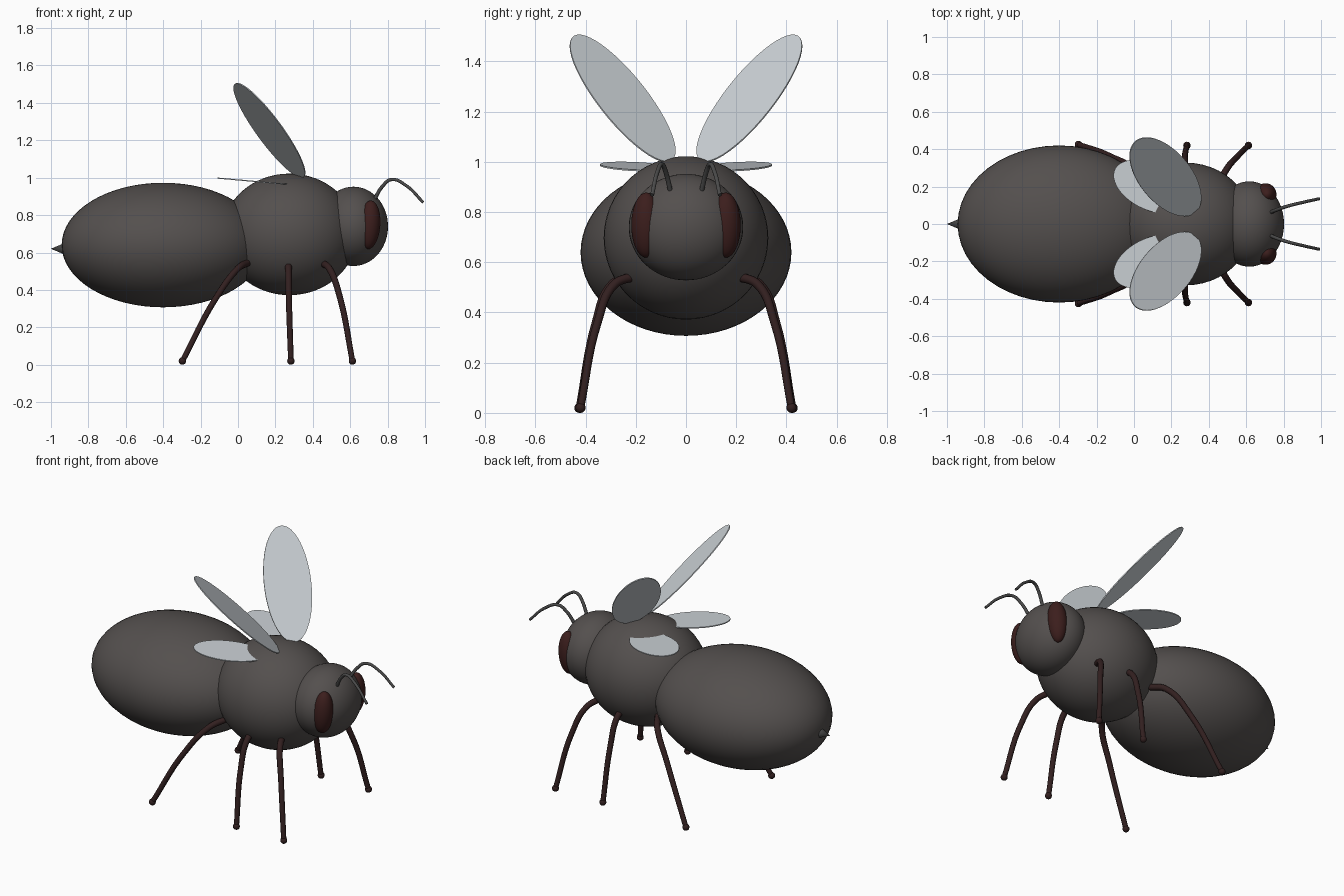
import bpy, math
from mathutils import Matrix, Vector

if "Cube" in bpy.data.objects:
    bpy.data.objects.remove(bpy.data.objects["Cube"])


def material(name, rgb):
    m = bpy.data.materials.new(name)
    m.diffuse_color = (*rgb, 1)
    m.use_nodes = True
    m.node_tree.nodes["Principled BSDF"].inputs["Base Color"].default_value = m.diffuse_color
    return m


BODY = material("charcoal", (0.088, 0.079, 0.076))
LEG = material("dark brown", (0.032, 0.014, 0.014))
EYE = material("dark red", (0.045, 0.013, 0.012))
FEELER = material("grey", (0.07, 0.07, 0.07))
WING = material("pale wing", (0.60, 0.64, 0.67))


def finish(name, mat, smooth=True):
    o = bpy.context.object
    o.name = name
    o.data.materials.append(mat)
    if smooth:
        bpy.ops.object.shade_smooth()
    return o


def ellipsoid(name, loc, radii, mat, tilt=0, seg=48, rings=32):
    bpy.ops.mesh.primitive_uv_sphere_add(segments=seg, ring_count=rings, radius=1,
                                         location=loc, rotation=(0, tilt, 0))
    bpy.context.object.scale = radii
    return finish(name, mat)


def tube(name, points, r0, r1, mat):
    """Smooth tapered tube through the points, turned into a mesh."""
    cu = bpy.data.curves.new(name, 'CURVE')
    cu.dimensions = '3D'
    cu.bevel_depth = 1.0
    cu.bevel_resolution = 3
    cu.resolution_u = 8
    cu.use_fill_caps = True
    sp = cu.splines.new('BEZIER')
    sp.bezier_points.add(len(points) - 1)
    for i, (bp, p) in enumerate(zip(sp.bezier_points, points)):
        bp.co = p
        bp.handle_left_type = bp.handle_right_type = 'AUTO'
        bp.radius = r0 + (r1 - r0) * i / (len(points) - 1)
    o = bpy.data.objects.new(name, cu)
    bpy.context.collection.objects.link(o)
    bpy.ops.object.select_all(action='DESELECT')
    o.select_set(True)
    bpy.context.view_layer.objects.active = o
    bpy.ops.object.convert(target='MESH')
    return finish(name, mat)


def wing(name, center, u, v, side):
    """Thin elliptical plate with half axes u (length) and v (width)."""
    c, u, v = (Vector((a[0], a[1] * side, a[2])) for a in (center, u, v))
    n = u.cross(v).normalized() * 0.003
    bpy.ops.mesh.primitive_cylinder_add(vertices=48, radius=1, depth=2)
    o = finish(name, WING, False)
    o.matrix_world = Matrix((u, v, n)).transposed().to_4x4()
    o.data.transform(o.matrix_world)
    o.matrix_world = Matrix.Translation(c)


# Body
ellipsoid("abdomen", (-0.40, 0, 0.64), (0.543, 0.42, 0.333), BODY)
ellipsoid("thorax", (0.275, 0, 0.697), (0.36, 0.328, 0.325), BODY)
ellipsoid("head", (0.617, 0, 0.74), (0.185, 0.228, 0.212), BODY)

# Stinger
bpy.ops.mesh.primitive_cone_add(vertices=24, radius1=0.034, radius2=0, depth=0.08,
                                location=(-0.96, 0, 0.62), rotation=(0, -math.pi / 2, 0))
finish("stinger", FEELER)
bpy.ops.object.shade_smooth_by_angle()

LEGS = {
    "front_leg": [(.45, .205, .545), (.49, .285, .512), (.545, .352, .36), (.612, .42, .02)],
    "middle_leg": [(.27, .225, .545), (.27, .295, .512), (.272, .36, .36), (.283, .42, .02)],
    "hind_leg": [(.05, .205, .545), (0, .285, .515), (-.122, .36, .35), (-.297, .425, .02)],
}
ANTENNA = [(.725, .06, .875), (.775, .08, .957), (.82, .095, .99), (.90, .115, .957), (.99, .135, .868)]

for side, label in ((1, "left"), (-1, "right")):
    # Legs with rounded hips and feet
    for name, pts in LEGS.items():
        pts = [(x, y * side, z) for x, y, z in pts]
        tube(f"{label}_{name}", pts, 0.019, 0.015, LEG)
        ellipsoid(f"{label}_{name}_hip", pts[0], (0.019,) * 3, LEG, seg=16, rings=10)
        ellipsoid(f"{label}_{name}_foot", pts[-1], (0.02,) * 3, LEG, seg=16, rings=10)
    # Face
    tube(f"{label}_antenna", [(x, y * side, z) for x, y, z in ANTENNA], 0.010, 0.008, FEELER)
    ellipsoid(f"{label}_eye", (0.703, 0.158 * side, 0.748), (0.058, 0.060, 0.13), EYE,
              tilt=math.radians(4), seg=32, rings=24)
    # Wings
    wing(f"{label}_forewing", (.168, .2525, 1.253), (-.168, .182, .252), (.091, .105, -.015), side)
    wing(f"{label}_hindwing", (.08, .20, .981), (-.181, .095, .016), (.056, .106, -.005), side)
